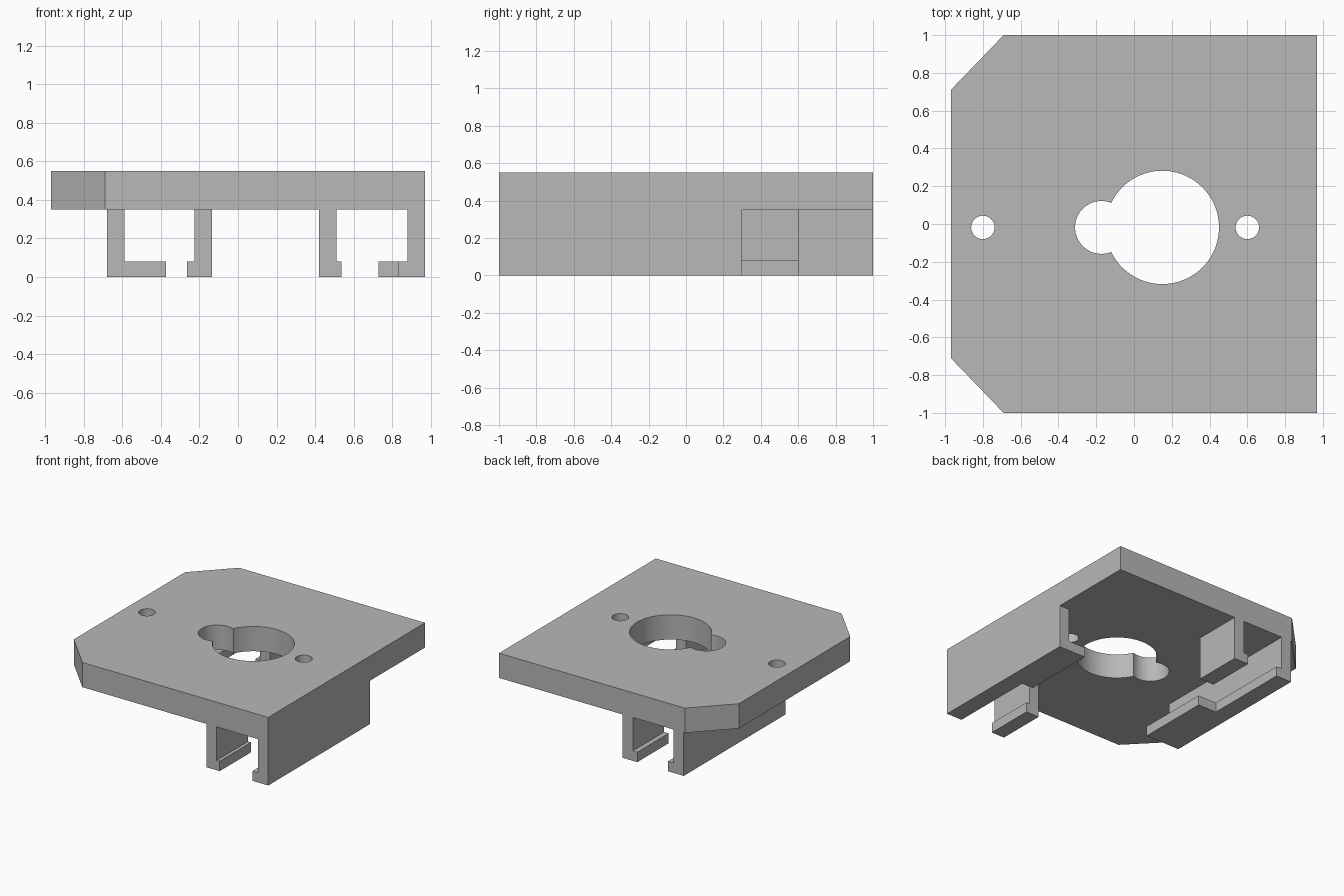
import bpy
import bmesh
from math import radians
from mathutils import Matrix, Vector

cube = bpy.data.objects.get("Cube")
if cube:
    bpy.data.objects.remove(cube, do_unlink=True)

grey = bpy.data.materials.new("mid grey")
grey.use_nodes = True
colour = (0.48, 0.48, 0.48, 1)
grey.diffuse_color = colour
grey.node_tree.nodes["Principled BSDF"].inputs["Base Color"].default_value = colour

HALF_X, TOP, UNDER = 0.97, 0.55, 0.35
LIP, WALL = 0.08, 0.09


def finish(name, bm):
    bmesh.ops.recalc_face_normals(bm, faces=bm.faces)
    mesh = bpy.data.meshes.new(name)
    bm.to_mesh(mesh)
    bm.free()
    mesh.materials.append(grey)
    obj = bpy.data.objects.new(name, mesh)
    bpy.context.collection.objects.link(obj)
    return obj


def prism(name, points, offset):
    """Extrude a flat outline along an offset."""
    bm = bmesh.new()
    face = bm.faces.new([bm.verts.new(p) for p in points])
    result = bmesh.ops.extrude_face_region(bm, geom=[face])
    verts = [v for v in result["geom"] if isinstance(v, bmesh.types.BMVert)]
    bmesh.ops.translate(bm, verts=verts, vec=Vector(offset))
    return finish(name, bm)


# Plate with two clipped corners
cx, cy = -0.69, 0.71
outline = [(HALF_X, -1), (HALF_X, 1), (cx, 1), (-HALF_X, cy), (-HALF_X, -cy), (cx, -1)]
plate = prism("plate", [(x, y, UNDER) for x, y in outline], (0, 0, TOP - UNDER))

# Keyhole opening and two screw holes
holes = [("main_bore", 0.15, 0.30, 96), ("side_bore", -0.172, 0.14, 64),
         ("left_screw_hole", 0.60, 0.062, 40), ("right_screw_hole", -0.80, 0.062, 40)]
for name, x, radius, sides in holes:
    bm = bmesh.new()
    bmesh.ops.create_cone(bm, cap_ends=True, segments=sides, radius1=radius, radius2=radius,
                          depth=1, matrix=Matrix.Translation((x, -0.018, 0.45)))
    cutter = finish(name + "_cutter", bm)
    cutter.hide_render = True
    bpy.context.view_layer.objects.active = plate
    cut = plate.modifiers.new(name, "BOOLEAN")
    cut.operation, cut.solver, cut.object = "DIFFERENCE", "EXACT", cutter
    bpy.ops.object.modifier_apply(modifier=cut.name)
    bpy.data.objects.remove(cutter, do_unlink=True)

bpy.ops.object.select_all(action="DESELECT")
plate.select_set(True)
bpy.context.view_layer.objects.active = plate
bpy.ops.object.shade_smooth_by_angle(angle=radians(30))


def hooked_wall(name, outer, inward, lip, y0, y1):
    """Hanging wall with an L section whose foot points inward."""
    section = [(0, 0), (lip, 0), (lip, LIP), (WALL, LIP), (WALL, UNDER), (0, UNDER)]
    prism(name, [(outer + inward * u, y0, z) for u, z in section], (0, y1 - y0, 0))


# Two channels, turned half a turn from each other
channels = [("front", 1, 0.97, 0.42, 0.242, 0.117), ("back", -1, -0.68, -0.135, 0.306, 0.13)]
for name, side, long_x, short_x, tab, short_lip in channels:
    hooked_wall(name + "_long_wall", long_x, -side, 0.14, -side, 0.3 * side)
    hooked_wall(name + "_short_wall", short_x, side, short_lip, -side, -0.6 * side)
    # Wider ledge along the middle of the long foot
    xa, xb = long_x - side * 0.14, long_x - side * tab
    prism(name + "_ledge", [(xa, -0.3, 0), (xb, -0.3, 0), (xb, 0.3, 0), (xa, 0.3, 0)], (0, 0, LIP))
